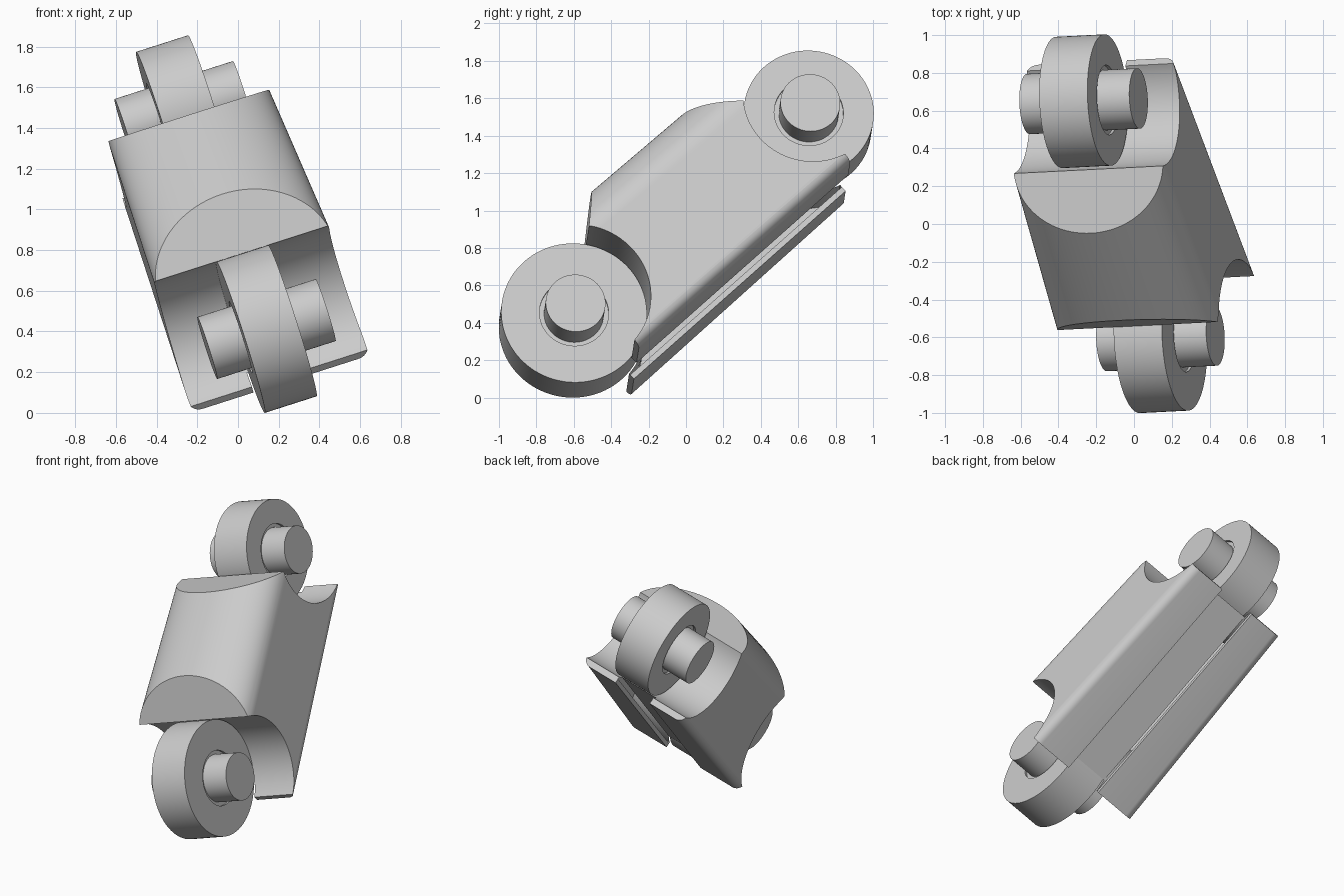
import bpy, bmesh, math
from mathutils import Matrix, Vector

if "Cube" in bpy.data.objects:
    bpy.data.objects.remove(bpy.data.objects["Cube"])

# One plain grey for everything
grey = bpy.data.materials.new("light_grey")
grey.use_nodes = True
colour = (0.6, 0.6, 0.6, 1)
grey.diffuse_color = colour
grey.node_tree.nodes["Principled BSDF"].inputs["Base Color"].default_value = colour

# Tilted link frame: axle direction, length direction, upward normal
lower_centre = Vector((0.14, -0.605, 0.412))
upper_centre = Vector((-0.267, 0.65, 1.483))
along = (upper_centre - lower_centre).normalized()
axle = Vector((0.953, 0.045, 0.302))
axle = (axle - along * axle.dot(along)).normalized()
normal = axle.cross(along)
frame = Matrix((axle, along, normal)).transposed().to_4x4()
frame.translation = lower_centre
SPAN = (upper_centre - lower_centre).length


def make_object(name, bm):
    bmesh.ops.recalc_face_normals(bm, faces=bm.faces[:])
    mesh = bpy.data.meshes.new(name)
    bm.to_mesh(mesh)
    bm.free()
    mesh.materials.append(grey)
    obj = bpy.data.objects.new(name, mesh)
    bpy.context.collection.objects.link(obj)
    return obj


def select_only(obj):
    bpy.ops.object.select_all(action='DESELECT')
    obj.select_set(True)
    bpy.context.view_layer.objects.active = obj


def turned(name, profile, v, steps=96):
    """Revolve (axle position, radius) points about the axle at length v."""
    bm = bmesh.new()
    rings = []
    for u, r in profile:
        angles = [math.tau * i / steps for i in range(steps)]
        rings.append([bm.verts.new((u, v + r * math.cos(t), r * math.sin(t))) for t in angles])
    for a, b in zip(rings, rings[1:]):
        for i in range(steps):
            j = (i + 1) % steps
            bm.faces.new((a[i], a[j], b[j], b[i]))
    bm.faces.new(rings[0])
    bm.faces.new(rings[-1])
    return make_object(name, bm)


# Body: tapered arched section with rounded lower edges and a slot underneath
START, END = 0.06, 1.62
SLOT, DEPTH, LIP, ROUND = 0.14, 0.06, 0.03, 0.06


def floor_at(v):
    return -0.43 + 0.03 * (v - START) / (END - START)


def section(v):
    t = (v - START) / (END - START)
    half, floor, shoulder, top = 0.46 - 0.05 * t, floor_at(v), 0.2, 0.452
    side = [(SLOT, floor + DEPTH), (SLOT, floor + LIP), (SLOT, floor)]
    for i in range(9):
        a = math.pi / 2 * i / 8
        side.append((half - ROUND + ROUND * math.sin(a), floor + ROUND - ROUND * math.cos(a)))
    for i in range(24):
        a = math.pi / 2 * i / 24
        side.append((half * math.cos(a), shoulder + (top - shoulder) * math.sin(a)))
    return side + [(0, top)] + [(-u, w) for u, w in reversed(side)]


bm = bmesh.new()
ends = [[bm.verts.new((u, v, w)) for u, w in section(v)] for v in (START, END)]
count = len(ends[0])
for i in range(count):
    j = (i + 1) % count
    bm.faces.new((ends[0][i], ends[0][j], ends[1][j], ends[1][i]))
for end in ends:
    bm.faces.new(end)

# Sloping flats that trim the roof at each end
for high, low in (((0.54, 0.452), (0.30, 0.235)), ((1.165, 0.452), (1.41, 0.225))):
    dv, dw = low[0] - high[0], low[1] - high[1]
    out = Vector((0, -dw * (1 if dv > 0 else -1), abs(dv)))
    cut = bmesh.ops.bisect_plane(bm, geom=bm.verts[:] + bm.edges[:] + bm.faces[:],
                                 plane_co=(0, *high), plane_no=out, clear_outer=True)
    rim = [e for e in cut["geom_cut"] if isinstance(e, bmesh.types.BMEdge)]
    bmesh.ops.edgeloop_fill(bm, edges=rim)
body = make_object("link_body", bm)

# Round seats for the two rollers
for v, radius in ((0, 0.396), (SPAN, 0.364)):
    cutter = turned("seat_cutter", [(-1, radius), (1, radius)], v)
    cutter.hide_render = True
    mod = body.modifiers.new("seat", 'BOOLEAN')
    mod.operation, mod.solver, mod.object = 'DIFFERENCE', 'EXACT', cutter
    select_only(body)
    bpy.ops.object.modifier_apply(modifier=mod.name)
    bpy.data.objects.remove(cutter)

# Open the slot walls above the lower lips
bm = bmesh.new()
bm.from_mesh(body.data)
opened = []
for f in bm.faces:
    c = f.calc_center_median()
    if abs(f.normal.x) > 0.9 and abs(abs(c.x) - SLOT) < 0.005:
        if floor_at(c.y) + LIP < c.z < floor_at(c.y) + DEPTH:
            opened.append(f)
bmesh.ops.delete(bm, geom=opened, context='FACES')
bm.to_mesh(body.data)
bm.free()

# Rollers with a shallow hub recess and an axle pin through each
parts = [body]
HALF, PIN, HUB, PIN_END, RECESS = 0.134, 0.16, 0.185, 0.306, 0.118
for name, v, radius in (("lower_roller", 0, 0.39), ("upper_roller", SPAN, 0.348)):
    half = [(PIN_END, PIN), (RECESS, PIN), (RECESS, HUB), (HALF, HUB), (HALF, radius)]
    profile = [(-u, r) for u, r in half] + half[::-1]
    parts.append(turned(name, profile, v))

for obj in parts:
    select_only(obj)
    bpy.ops.object.shade_smooth_by_angle(angle=math.radians(25))
    obj.matrix_world = frame
